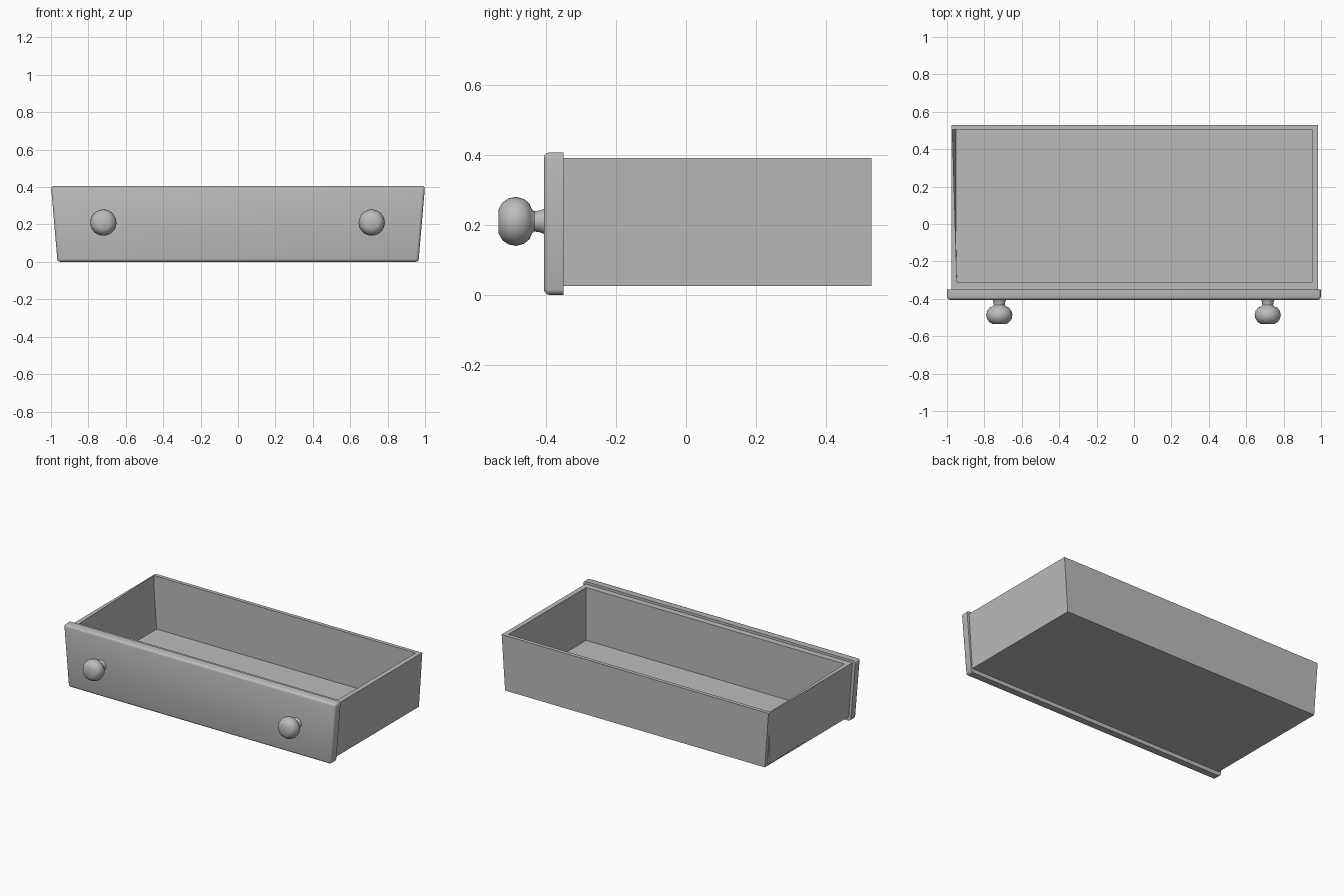
import bpy, bmesh, math

cube = bpy.data.objects.get("Cube")
if cube:
    bpy.data.objects.remove(cube, do_unlink=True)

grey = bpy.data.materials.new("plain grey")
grey.use_nodes = True
grey.diffuse_color = (0.5, 0.5, 0.5, 1)
grey.node_tree.nodes["Principled BSDF"].inputs["Base Color"].default_value = (0.5, 0.5, 0.5, 1)


def finish(name, bm, smooth=False):
    mesh = bpy.data.meshes.new(name)
    bm.to_mesh(mesh)
    bm.free()
    obj = bpy.data.objects.new(name, mesh)
    mesh.materials.append(grey)
    bpy.context.collection.objects.link(obj)
    if smooth:
        bpy.ops.object.select_all(action="DESELECT")
        obj.select_set(True)
        bpy.context.view_layer.objects.active = obj
        bpy.ops.object.shade_smooth_by_angle(angle=math.radians(35))
    return obj


def ring(bm, left, right, front, back, z, back_left=None):
    corners = [(left, front), (right, front), (right, back),
               (left if back_left is None else back_left, back)]
    return [bm.verts.new((x, y, z)) for x, y in corners]


def bridge(bm, a, b):
    for i in range(len(a)):
        j = (i + 1) % len(a)
        bm.faces.new((a[i], a[j], b[j], b[i]))


# Open tray: tapered outside, rim, nearly upright inner walls and floor
bm = bmesh.new()
base = ring(bm, -0.95, 0.958, -0.35, 0.53, 0.026)
top = ring(bm, -0.977, 0.983, -0.35, 0.53, 0.391)
rim = ring(bm, -0.947, 0.951, -0.31, 0.505, 0.391, back_left=-0.971)
floor = ring(bm, -0.947, 0.951, -0.31, 0.505, 0.04, back_left=-0.963)
bm.faces.new(base[::-1])
for lower, upper in ((base, top), (top, rim), (rim, floor)):
    bridge(bm, lower, upper)
bm.faces.new(floor)
finish("drawer_tray", bm)

# Tapered front panel, rounded everywhere except around its back face
bm = bmesh.new()
bottom = ring(bm, -0.965, 0.965, -0.406, -0.35, 0)
upper = ring(bm, -1, 1, -0.406, -0.35, 0.407)
bm.faces.new(bottom[::-1])
bridge(bm, bottom, upper)
bm.faces.new(upper)
edges = [e for e in bm.edges if min(v.co.y for v in e.verts) < -0.4]
bmesh.ops.bevel(bm, geom=edges, offset=0.016, segments=3, profile=0.5, affect="EDGES")
finish("front_panel", bm, smooth=True)

# Turned knobs: (radius, y) profile spun around the front-back axis
profile = [(0.037, -0.402), (0.031, -0.418), (0.029, -0.433), (0.034, -0.440),
           (0.051, -0.447), (0.064, -0.463), (0.070, -0.485), (0.066, -0.506),
           (0.054, -0.524), (0.035, -0.535)]
SIDES = 32
for name, x in (("right_knob", -0.72), ("left_knob", 0.715)):
    bm = bmesh.new()
    loops = []
    for r, y in profile:
        angles = [2 * math.pi * i / SIDES for i in range(SIDES)]
        loops.append([bm.verts.new((x + r * math.cos(a), y, 0.21 + r * math.sin(a)))
                      for a in angles])
    for a, b in zip(loops, loops[1:]):
        bridge(bm, a, b)
    bm.faces.new(loops[-1])
    bmesh.ops.recalc_face_normals(bm, faces=bm.faces[:])
    finish(name, bm, smooth=True)
